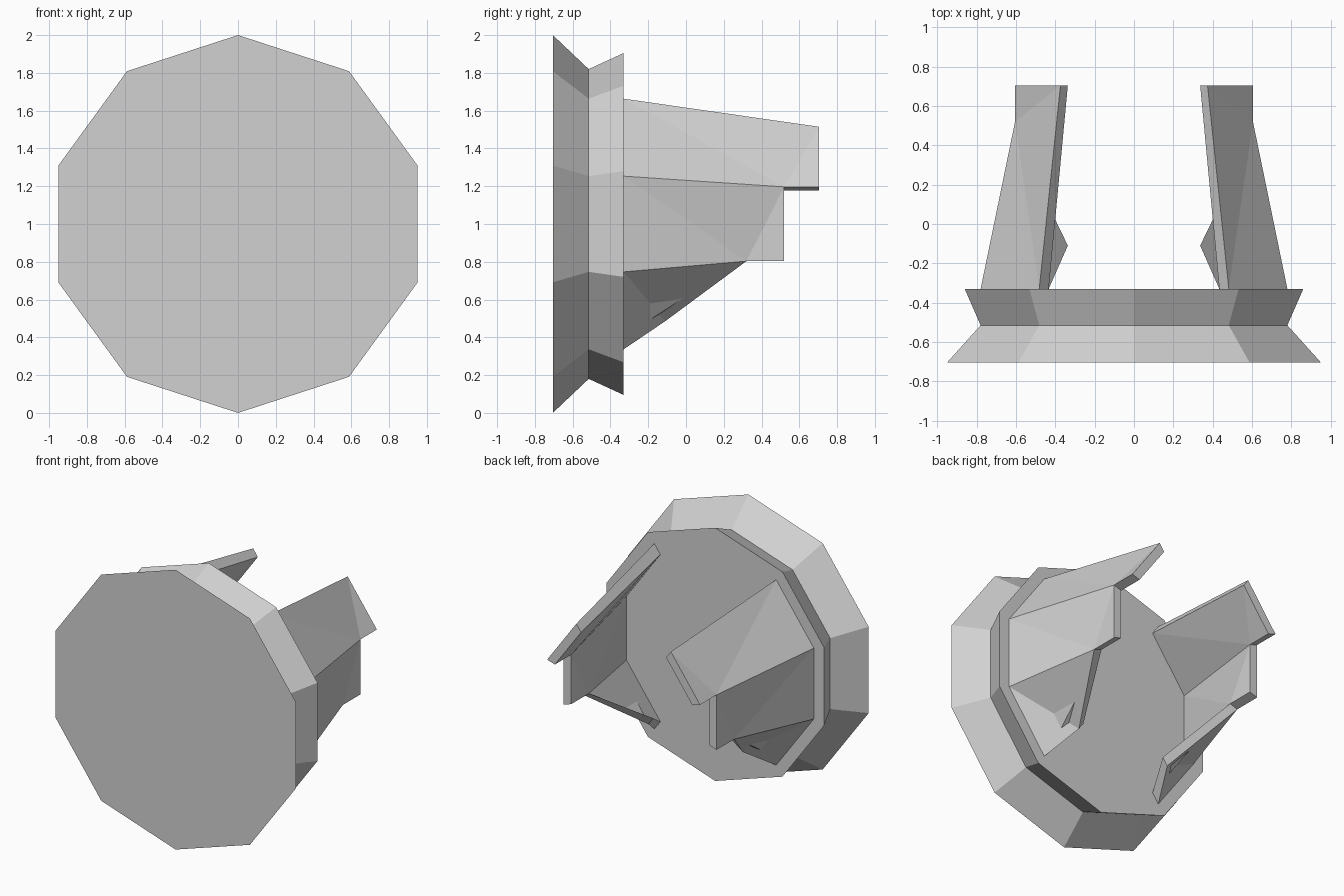
import bpy, bmesh
from math import cos, sin, radians

cube = bpy.data.objects.get("Cube")
if cube:
    bpy.data.objects.remove(cube, do_unlink=True)

# One plain grey for everything
grey = bpy.data.materials.new("plain_grey")
grey.use_nodes = True
colour = (0.64, 0.64, 0.64, 1)
grey.diffuse_color = colour
grey.node_tree.nodes["Principled BSDF"].inputs["Base Color"].default_value = colour

BASE, TIP = -0.33, 0.705     # back of the disc, end of the longest panels
WIDE, NARROW = 0.82, 0.636   # panel radius at the disc and at the tip
INNER = 0.9                  # inner skin as a share of the outer radius


def polar(radius, degrees, y, side=1):
    a = radians(degrees)
    return (side * radius * cos(a), y, 1 + radius * sin(a))


def finish(bm, name):
    bmesh.ops.recalc_face_normals(bm, faces=bm.faces)
    mesh = bpy.data.meshes.new(name)
    bm.to_mesh(mesh)
    bm.free()
    mesh.materials.append(grey)
    obj = bpy.data.objects.new(name, mesh)
    bpy.context.collection.objects.link(obj)
    return obj


def panel(name, corners, outer_faces, inner_faces, side):
    """Thick plate: an outer and an inner skin joined by edge walls."""
    bm = bmesh.new()
    outer = [bm.verts.new(polar(r, a, y, side)) for r, a, y in corners]
    inner = [bm.verts.new(polar(r * INNER, a, y, side)) for r, a, y in corners]
    for skin, faces in ((outer, outer_faces), (inner, inner_faces)):
        for face in faces:
            bm.faces.new([skin[i] for i in face])
    for i in range(len(corners)):
        j = (i + 1) % len(corners)
        bm.faces.new((outer[i], outer[j], inner[j], inner[i]))
    return finish(bm, name)


# Ten-sided grooved disc
bm = bmesh.new()
rings = [[bm.verts.new(polar(r, 90 + 36 * k, y)) for k in range(10)]
         for r, y in ((1.0, -TIP), (WIDE, -0.515), (0.905, BASE))]
bm.faces.new(rings[0])
bm.faces.new(rings[-1])
for a, b in zip(rings, rings[1:]):
    for k in range(10):
        n = (k + 1) % 10
        bm.faces.new((a[k], a[n], b[n], b[k]))
finish(bm, "grooved_disc")

# Corners of the three folded panels: radius, angle, y
upper = [(WIDE, 18, BASE), (WIDE, 54, BASE), (NARROW, 54, TIP),
         (NARROW, 18, TIP), (NARROW, 18, 0.52)]
middle = [(WIDE, 18, BASE), (NARROW, 18, 0.52), (NARROW, -18, 0.52),
          (NARROW, -18, 0.32), (WIDE, -18, BASE)]
lower = [(WIDE, -18, BASE), (WIDE, -54, BASE), (NARROW, -54, -0.11),
         (NARROW, -18, 0.32)]
upper_skin = [(0, 1, 4), (1, 2, 4), (2, 3, 4)]
middle_skin = [(0, 1, 3), (1, 2, 3), (0, 3, 4)]

# The same set of panels on both sides
for label, side in (("left", 1), ("right", -1)):
    panel(label + "_upper_panel", upper, upper_skin, upper_skin, side)
    panel(label + "_middle_panel", middle, middle_skin, middle_skin, side)
    panel(label + "_lower_panel", lower, [(0, 1, 2), (0, 2, 3)],
          [(0, 1, 3), (1, 2, 3)], side)
